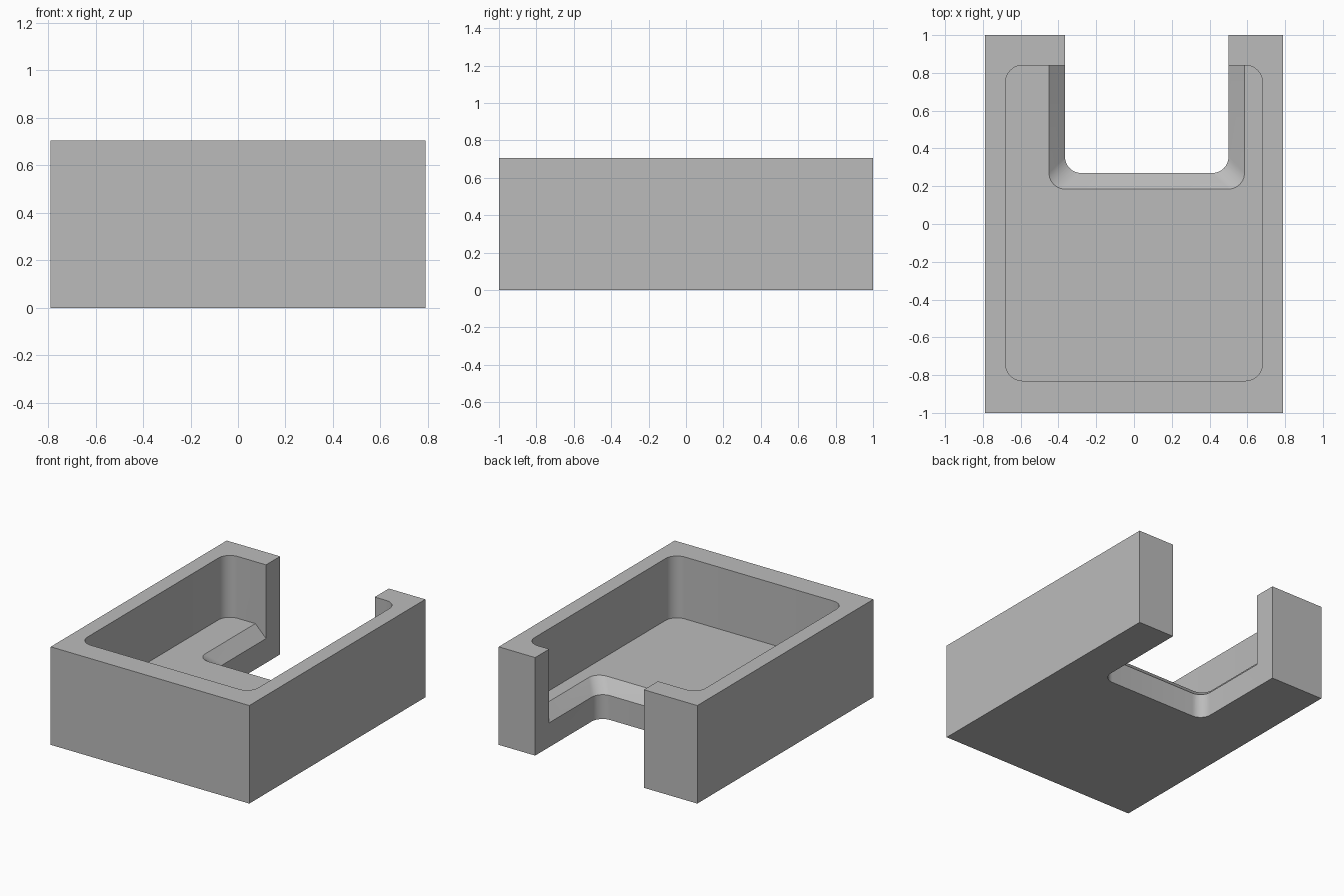
import bpy, bmesh, math

if "Cube" in bpy.data.objects:
    bpy.data.objects.remove(bpy.data.objects["Cube"], do_unlink=True)

HEIGHT, FLOOR, CHAMFER = 0.705, 0.26, 0.085

grey = bpy.data.materials.new("plain grey")
grey.use_nodes = True
grey.diffuse_color = (0.5, 0.5, 0.5, 1)
grey.node_tree.nodes["Principled BSDF"].inputs["Base Color"].default_value = (0.5, 0.5, 0.5, 1)


def outline(x0, x1, y0, y1, front_r=0, back_r=0, steps=10):
    """Counter-clockwise rectangle with optional rounded front and back corners."""
    pts = []
    corners = ((x0, y0, 1, 1, front_r), (x1, y0, -1, 1, front_r),
               (x1, y1, -1, -1, back_r), (x0, y1, 1, -1, back_r))
    for i, (x, y, sx, sy, r) in enumerate(corners):
        if not r:
            pts.append((x, y))
            continue
        for k in range(steps + 1):
            a = math.pi * (1 + i / 2 + k / steps / 2)
            pts.append((x + sx * r + r * math.cos(a), y + sy * r + r * math.sin(a)))
    return pts


def loft(name, sections):
    """Closed solid through (z, outline) sections, bottom to top."""
    bm = bmesh.new()
    rings = [[bm.verts.new((x, y, z)) for x, y in pts] for z, pts in sections]
    bm.faces.new(rings[0][::-1])
    bm.faces.new(rings[-1])
    n = len(rings[0])
    for low, high in zip(rings, rings[1:]):
        for i in range(n):
            j = (i + 1) % n
            bm.faces.new((low[i], low[j], high[j], high[i]))
    bmesh.ops.recalc_face_normals(bm, faces=bm.faces)
    mesh = bpy.data.meshes.new(name)
    bm.to_mesh(mesh)
    bm.free()
    mesh.materials.append(grey)
    obj = bpy.data.objects.new(name, mesh)
    bpy.context.collection.objects.link(obj)
    return obj


def notch_outline(grow, back):
    return outline(-0.365 - grow, 0.5 + grow, 0.27 - grow, back, front_r=0.085)


# Solid outer block
block = outline(-0.79, 0.79, -1, 1)
tray = loft("open_tray", [(0, block), (HEIGHT, block)])

# Rounded pocket above the floor
pocket = outline(-0.68, 0.68, -0.83, 0.84, 0.09, 0.09)
pocket_cutter = loft("pocket_cutter", [(FLOOR, pocket), (1, pocket)])

# Notch through the back wall and floor
notch = notch_outline(0, 1.2)
notch_cutter = loft("notch_cutter", [(-0.2, notch), (1, notch)])

# Sloped rim around the notch, ending at the back wall
rim = notch_outline(CHAMFER, 0.84)
rim_cutter = loft("rim_cutter", [(FLOOR - 1.5 * CHAMFER, notch_outline(-CHAMFER / 2, 0.84)),
                                 (FLOOR, rim), (0.4, rim)])

# Cut the block, then remove the helpers
cutters = (pocket_cutter, notch_cutter, rim_cutter)
for cutter in cutters:
    cutter.hide_render = True
    mod = tray.modifiers.new(cutter.name, "BOOLEAN")
    mod.operation = "DIFFERENCE"
    mod.solver = "EXACT"
    mod.object = cutter

bpy.ops.object.select_all(action="DESELECT")
tray.select_set(True)
bpy.context.view_layer.objects.active = tray
for cutter in cutters:
    bpy.ops.object.modifier_apply(modifier=cutter.name)
for cutter in cutters:
    bpy.data.objects.remove(cutter, do_unlink=True)
bpy.ops.object.shade_smooth_by_angle(angle=math.radians(30))
